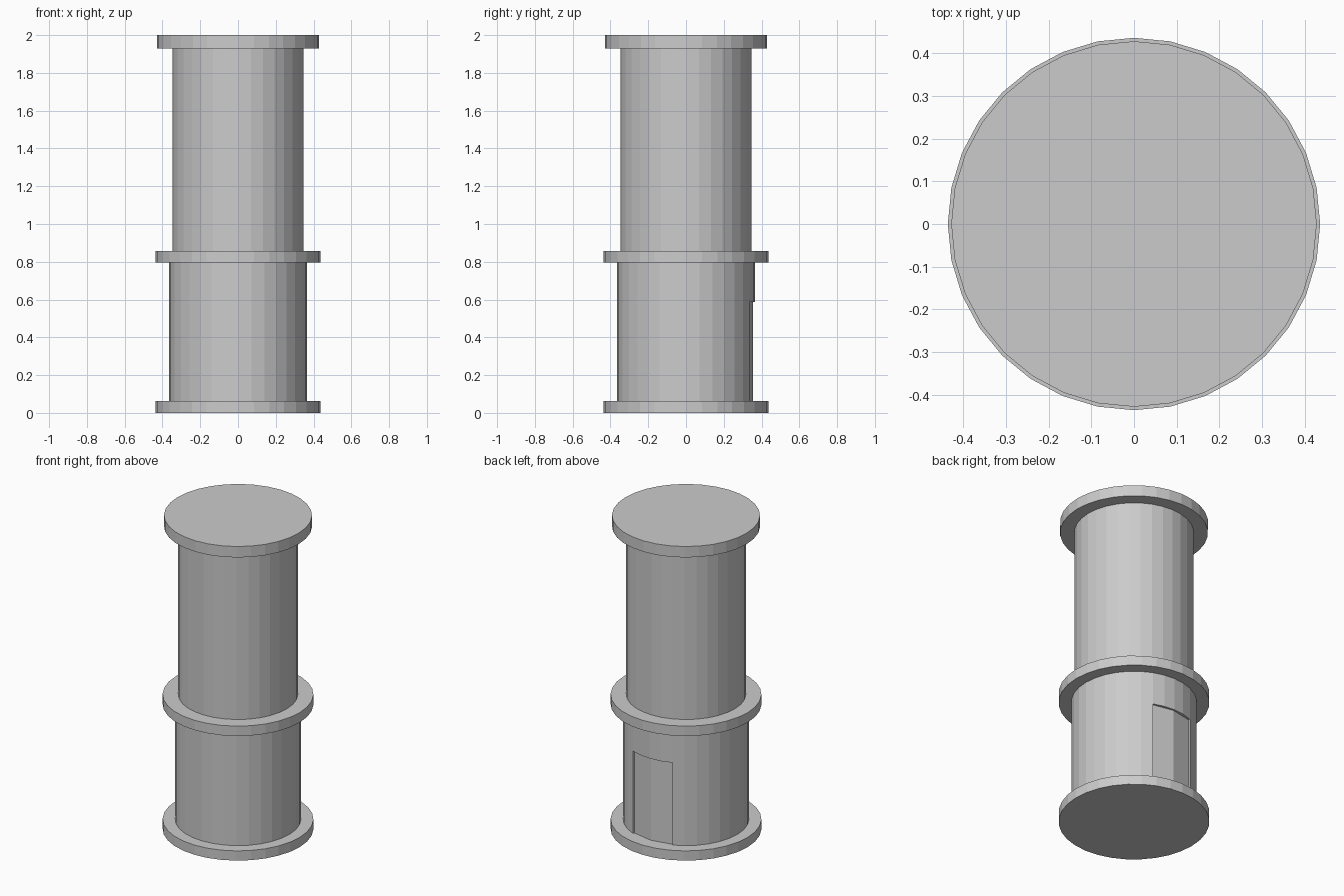
import bpy, bmesh
from math import cos, sin, pi, radians

if "Cube" in bpy.data.objects:
    bpy.data.objects.remove(bpy.data.objects["Cube"])

SIDES = 32


def prism(name, outline, z0, z1):
    """Closed flat-faced prism from a counter-clockwise xy outline."""
    bm = bmesh.new()
    base = bm.faces.new([bm.verts.new((x, y, z0)) for x, y in outline])
    top = bmesh.ops.extrude_face_region(bm, geom=[base])
    verts = [v for v in top["geom"] if isinstance(v, bmesh.types.BMVert)]
    bmesh.ops.translate(bm, verts=verts, vec=(0, 0, z1 - z0))
    bmesh.ops.recalc_face_normals(bm, faces=bm.faces[:])
    mesh = bpy.data.meshes.new(name)
    bm.to_mesh(mesh)
    bm.free()
    obj = bpy.data.objects.new(name, mesh)
    bpy.context.collection.objects.link(obj)
    return obj


def polar(r, degrees):
    return r * cos(radians(degrees)), r * sin(radians(degrees))


def drum(name, r, z0, z1):
    return prism(name, [polar(r, 360 * i / SIDES) for i in range(SIDES)], z0, z1)


# Stacked drums and flanges
drum("base_flange", 0.436, 0.0, 0.062)
lower = drum("lower_body", 0.364, 0.062, 0.795)
drum("middle_flange", 0.436, 0.795, 0.858)
drum("upper_body", 0.346, 0.858, 1.93)
drum("top_cap", 0.428, 1.93, 2.0)

# Shallow door recess on the back, with a two-facet panel
inner = [polar(0.354, a) for a in (112.5, 90, 67.5)]
outer = [polar(0.45, a) for a in (67.5, 90, 112.5)]
cutter = prism("door_cutter", inner + outer, 0.03, 0.587)
cutter.hide_render = True

cut = lower.modifiers.new("door_recess", "BOOLEAN")
cut.operation = "DIFFERENCE"
cut.solver = "EXACT"
cut.object = cutter
bpy.context.view_layer.objects.active = lower
bpy.ops.object.modifier_apply(modifier=cut.name)
bpy.data.objects.remove(cutter)
